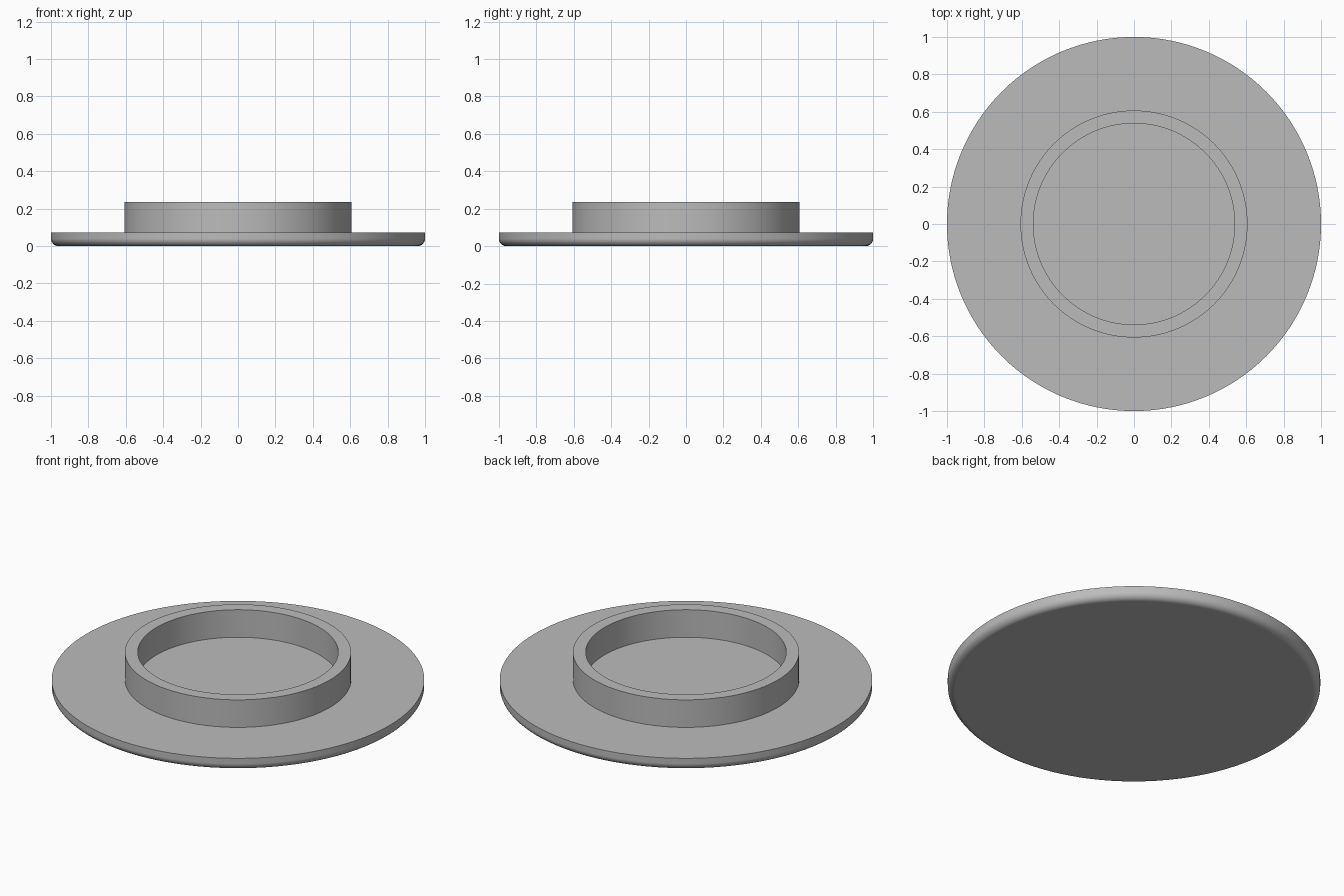
import bpy, bmesh, math
from mathutils import Matrix

cube = bpy.data.objects.get("Cube")
if cube:
    bpy.data.objects.remove(cube, do_unlink=True)

SEGMENTS = 128
PLATE_R, PLATE_TOP, FILLET = 1.0, 0.073, 0.04
COLLAR_OUT, COLLAR_IN, COLLAR_TOP = 0.607, 0.538, 0.236

grey = bpy.data.materials.new("plain grey")
grey.use_nodes = True
colour = (0.5, 0.5, 0.5, 1)
grey.diffuse_color = colour
grey.node_tree.nodes["Principled BSDF"].inputs["Base Color"].default_value = colour


def lathe(name, profile, closed=False):
    """Spin a list of (radius, height) points around z."""
    bm = bmesh.new()
    verts = [bm.verts.new((r, 0, z)) for r, z in profile]
    edges = [bm.edges.new(pair) for pair in zip(verts, verts[1:])]
    if closed:
        edges.append(bm.edges.new((verts[-1], verts[0])))
    bmesh.ops.spin(bm, geom=verts + edges, cent=(0, 0, 0), axis=(0, 0, 1),
                   angle=math.tau, steps=SEGMENTS, use_merge=True)
    bmesh.ops.remove_doubles(bm, verts=bm.verts, dist=0.0001)
    # Cap any open ends with flat discs
    bmesh.ops.holes_fill(bm, edges=[e for e in bm.edges if e.is_boundary], sides=0)
    bmesh.ops.recalc_face_normals(bm, faces=bm.faces)
    mesh = bpy.data.meshes.new(name)
    bm.to_mesh(mesh)
    bm.free()
    mesh.materials.append(grey)
    obj = bpy.data.objects.new(name, mesh)
    bpy.context.collection.objects.link(obj)
    bpy.ops.object.select_all(action="DESELECT")
    obj.select_set(True)
    bpy.context.view_layer.objects.active = obj
    bpy.ops.object.shade_smooth_by_angle(angle=math.radians(35))
    # Keep flat faces flat beside the rounded edge
    weighted = obj.modifiers.new("flat_face_normals", "WEIGHTED_NORMAL")
    weighted.keep_sharp = True
    return obj


# Base plate: flat disc with a rounded lower edge
arc = [math.radians(a) for a in range(-90, 1, 10)]
plate = [(PLATE_R - FILLET + FILLET * math.cos(a), FILLET + FILLET * math.sin(a)) for a in arc]
lathe("base_plate", plate + [(PLATE_R, PLATE_TOP)])

# Collar: upright ring standing on the plate
lathe("collar", [(COLLAR_OUT, PLATE_TOP), (COLLAR_OUT, COLLAR_TOP),
                 (COLLAR_IN, COLLAR_TOP), (COLLAR_IN, PLATE_TOP)], closed=True)
